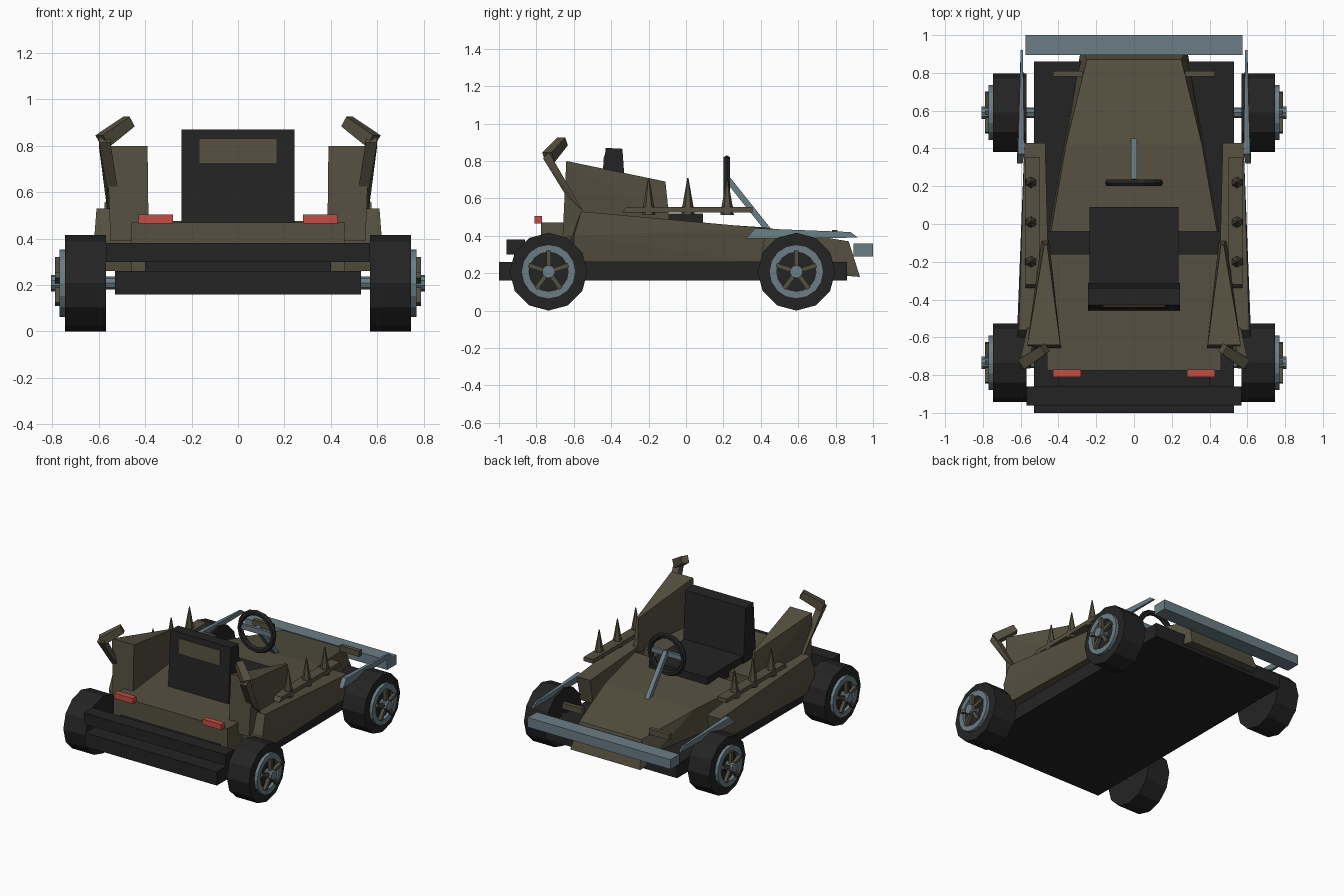
import bpy, bmesh, math
from mathutils import Vector

if "Cube" in bpy.data.objects:
    bpy.data.objects.remove(bpy.data.objects["Cube"])


def material(name, rgb):
    m = bpy.data.materials.new(name)
    m.diffuse_color = (*rgb, 1)
    m.use_nodes = True
    m.node_tree.nodes["Principled BSDF"].inputs["Base Color"].default_value = m.diffuse_color
    return m


OLIVE = material("olive_paint", (0.09, 0.079, 0.05))
BLACK = material("black_rubber", (0.0175, 0.0175, 0.0175))
STEEL = material("blue_steel", (0.145, 0.205, 0.24))
RED = material("red_lamp", (0.56, 0.075, 0.058))


def finish(name, bm, mat):
    bmesh.ops.recalc_face_normals(bm, faces=bm.faces)
    me = bpy.data.meshes.new(name)
    bm.to_mesh(me)
    bm.free()
    me.materials.append(mat)
    ob = bpy.data.objects.new(name, me)
    bpy.context.collection.objects.link(ob)
    return ob


def hull(name, pts, mat):
    """Convex solid around a few points."""
    bm = bmesh.new()
    for p in pts:
        bm.verts.new(p)
    bmesh.ops.convex_hull(bm, input=bm.verts[:])
    bmesh.ops.dissolve_limit(bm, angle_limit=0.01, verts=bm.verts[:], edges=bm.edges[:])
    return finish(name, bm, mat)


def box(name, x, y, z, mat):
    return hull(name, [(a, b, c) for a in x for b in y for c in z], mat)


def beam(name, a, b, ra, rb, mat):
    """Square bar between two points, half widths ra and rb."""
    a, b = Vector(a), Vector(b)
    q = (b - a).to_track_quat('Z', 'Y')
    pts = [p + q @ Vector((i * r, j * r, 0)) for p, r in ((a, ra), (b, rb))
           for i in (-1, 1) for j in (-1, 1)]
    return hull(name, pts, mat)


def ring(name, centre, r0, r1, x0, x1, n, mat):
    """Ring along x; r0 = 0 gives a solid disc."""
    bm = bmesh.new()
    c = Vector(centre)

    def loop(r, x):
        return [bm.verts.new(c + Vector((x, r * math.sin(t), -r * math.cos(t))))
                for t in (2 * math.pi * k / n for k in range(n))]
    loops = [loop(r1, x0), loop(r1, x1)]
    if r0:
        loops += [loop(r0, x1), loop(r0, x0)]
        pairs = [(0, 1), (1, 2), (2, 3), (3, 0)]
    else:
        pairs = [(0, 1)]
        bm.faces.new(loops[0])
        bm.faces.new(loops[1])
    for i, j in pairs:
        A, B = loops[i], loops[j]
        for k in range(n):
            m = (k + 1) % n
            bm.faces.new((A[k], A[m], B[m], B[k]))
    return finish(name, bm, mat)


# Floor, bumpers and tub
box("floor_pan", (-.53, .53), (-1, .86), (.16, .26), BLACK)
box("rear_bumper", (-.57, .57), (-.96, -.86), (.30, .38), BLACK)
box("bumper_mount", (-.40, .40), (-.88, -.76), (.26, .34), BLACK)
box("nose_bumper", (-.575, .575), (.895, 1), (.29, .36), STEEL)
box("rear_tub", (-.46, .46), (-.775, -.16), (.26, .47), OLIVE)

# Tapered hood
hull("hood", [(s * x, y, z) for s in (-1, 1) for x, y, z in (
    (.45, -.04, .26), (.44, -.04, .475), (.36, .42, .445),
    (.25, .87, .37), (.28, .93, .18))], OLIVE)

# Seat
box("seat_cushion", (-.235, .235), (-.36, .09), (.43, .52), BLACK)
hull("seat_back", [(s * .243, y, z) for s in (-1, 1) for y, z in (
    (-.46, .44), (-.31, .44), (-.43, .87), (-.34, .865))], BLACK)
hull("seat_back_plate", [(s * .165, y, z) for s in (-1, 1) for y, z in (
    (-.446, .725), (-.43, .725), (-.439, .83), (-.42, .83))], OLIVE)

# Steering
bpy.ops.mesh.primitive_torus_add(major_segments=16, minor_segments=6, major_radius=.135,
                                 minor_radius=.02, location=(0, .218, .675),
                                 rotation=(math.pi / 2, 0, 0))
bpy.context.object.name = "steering_wheel"
bpy.context.object.data.materials.append(BLACK)
beam("steering_column", (0, .225, .70), (0, .44, .43), .016, .016, STEEL)
box("steering_spokes", (-.125, .125), (.208, .228), (.665, .70), STEEL)

for s, side in ((-1, "left"), (1, "right")):
    def mir(pts):
        return [(s * x, y, z) for x, y, z in pts]

    # Side pod
    hull(side + "_side_pod", mir([
        (.445, -.56, .53), (.61, -.56, .53), (.445, -.62, .38), (.62, -.60, .40),
        (.47, .43, .44), (.58, .43, .44), (.47, .40, .26), (.57, .40, .26),
        (.445, -.60, .26), (.60, -.60, .26)]), OLIVE)

    # Rear fin
    hull(side + "_rear_fin", mir([
        (.39, -.64, .80), (.565, -.64, .80), (.385, -.66, .39), (.55, -.66, .39),
        (.46, -.11, .69), (.475, -.11, .69), (.45, -.085, .45), (.49, -.085, .45)]), OLIVE)

    # Bent horn
    hull(side + "_horn_base", mir([(x, y, z) for x0, x1, y, z in (
        (.52, .565, -.55, .53), (.52, .565, -.645, .62),
        (.55, .60, -.705, .80), (.55, .60, -.765, .815), (.555, .60, -.735, .845))
        for x in (x0, x1)]), OLIVE)
    beam(side + "_horn_tip", (s * .585, -.735, .82), (s * .47, -.66, .905), .03, .025, OLIVE)

    # Spike rail
    hull(side + "_spike_rail", mir([(x, y, z) for x in (.50, .575) for y, z in (
        (-.34, .525), (-.32, .555), (.355, .555), (.355, .525))]), OLIVE)
    for i, y in enumerate((-.20, .01, .22)):
        bm = bmesh.new()
        for r0, r1, z0, z1 in ((.036, .030, .51, .56), (.030, .003, .555, .71)):
            g = bmesh.ops.create_cone(bm, cap_ends=True, segments=6, radius1=r0,
                                      radius2=r1, depth=z1 - z0)
            bmesh.ops.translate(bm, verts=g["verts"], vec=(s * .545, y, (z0 + z1) / 2))
        finish(f"{side}_spike_{i + 1}", bm, OLIVE)

    # Blade over the nose wheel
    hull(side + "_wheel_blade", mir([
        (.59, .32, .385), (.62, .32, .385), (.58, .37, .44), (.615, .37, .44),
        (.588, .88, .42), (.60, .88, .42), (.588, .92, .39), (.60, .92, .39)]), STEEL)

    # Lamps
    box(side + "_tail_lamp", (s * .28, s * .43), (-.81, -.77), (.465, .505), RED)
    box(side + "_head_lamp", (s * .27, s * .43), (.78, .81), (.39, .432), OLIVE)

    # Wheels
    for y, end in ((-.735, "rear"), (.59, "nose")):
        n = f"{side}_{end}_"
        c = (0, y, .208)
        ring(n + "tyre", c, 0, .208, s * .57, s * .747, 12, BLACK)
        ring(n + "rim", c, .105, .145, s * .74, s * .77, 16, STEEL)
        ring(n + "hub", c, 0, .035, s * .74, s * .807, 10, STEEL)
        ring(n + "axle", c, 0, .028, s * .45, s * .58, 8, STEEL)
        for k in range(5):
            t = math.radians(90 + 72 * k)
            d = Vector((0, math.cos(t), math.sin(t)))
            p = Vector((s * .777, y, .208))
            beam(f"{n}spoke_{k + 1}", p + d * .02, p + d * .112, .012, .012, OLIVE)
